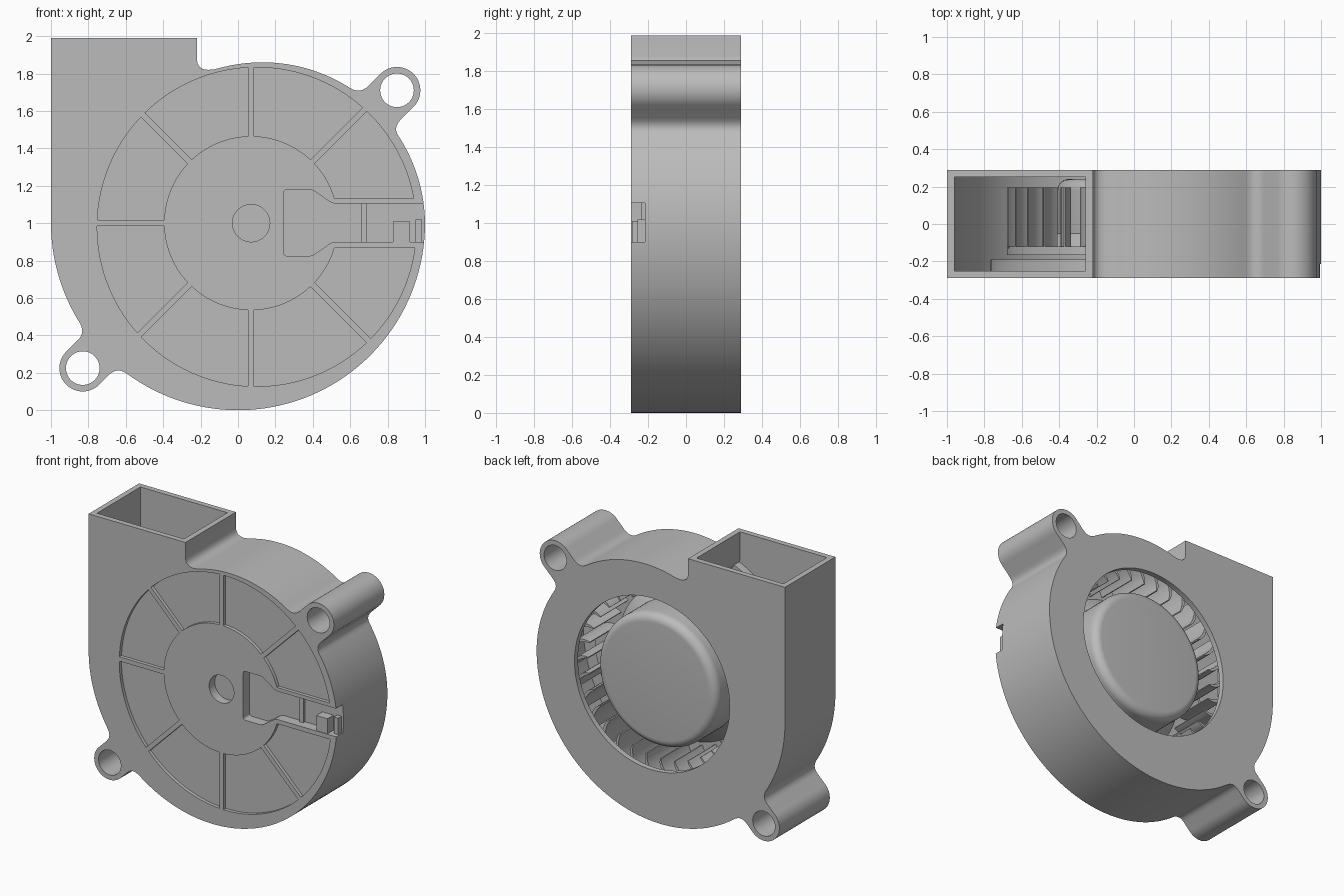
import bpy, bmesh, math
from mathutils import Vector

cube = bpy.data.objects.get("Cube")
if cube:
    bpy.data.objects.remove(cube, do_unlink=True)

grey = bpy.data.materials.new("grey_plastic")
grey.use_nodes = True
COLOR = (0.5, 0.5, 0.5, 1)
grey.diffuse_color = COLOR
grey.node_tree.nodes["Principled BSDF"].inputs["Base Color"].default_value = COLOR

HALF = 0.29                 # half depth of the housing
HUB = Vector((0.07, 1.0))   # rotor axis in x, z
DISC = Vector((0.1, 0.98))  # centre of the recessed front disc


def polar(c, r, deg):
    a = math.radians(deg)
    return Vector((c[0] + r * math.cos(a), c[1] + r * math.sin(a)))


def arc(c, r, a0, a1, n=24):
    return [polar(c, r, a0 + (a1 - a0) * i / n) for i in range(n + 1)]


def fillet(p, ctrl, q, n=6):
    p, ctrl, q = Vector(p), Vector(ctrl), Vector(q)
    return [p.lerp(ctrl, i / n).lerp(ctrl.lerp(q, i / n), i / n) for i in range(n + 1)]


def rounded(points, d):
    out = []
    for i, p in enumerate(points):
        p, a, b = Vector(p), Vector(points[i - 1]), Vector(points[(i + 1) % len(points)])
        out += fillet(p + (a - p).normalized() * d, p, p + (b - p).normalized() * d, 4)
    return out


def prism(bm, pts, y0, y1):
    front = [bm.verts.new((p[0], y0, p[1])) for p in pts]
    back = [bm.verts.new((p[0], y1, p[1])) for p in pts]
    bm.faces.new(front)
    bm.faces.new(back[::-1])
    for i in range(len(pts)):
        j = (i + 1) % len(pts)
        bm.faces.new((front[i], back[i], back[j], front[j]))


def make(name, bm):
    bmesh.ops.remove_doubles(bm, verts=bm.verts, dist=1e-5)
    bmesh.ops.recalc_face_normals(bm, faces=bm.faces)
    mesh = bpy.data.meshes.new(name)
    bm.to_mesh(mesh)
    bm.free()
    mesh.materials.append(grey)
    ob = bpy.data.objects.new(name, mesh)
    bpy.context.collection.objects.link(ob)
    return ob


def solid(name, profiles, y0, y1):
    bm = bmesh.new()
    for pts in profiles:
        prism(bm, pts, y0, y1)
    return make(name, bm)


def activate(ob):
    bpy.ops.object.select_all(action='DESELECT')
    ob.select_set(True)
    bpy.context.view_layer.objects.active = ob


def cut(ob, cutter):
    cutter.hide_render = True
    activate(ob)
    mod = ob.modifiers.new("cut", 'BOOLEAN')
    mod.operation, mod.solver, mod.object = 'DIFFERENCE', 'EXACT', cutter
    bpy.ops.object.modifier_apply(modifier=mod.name)
    bpy.data.objects.remove(cutter, do_unlink=True)


def smooth(ob):
    activate(ob)
    bpy.ops.object.shade_smooth_by_angle(angle=math.radians(30))


def circle(c, r, n=96):
    return arc(c, r, 0, 360, n)[:-1]


# Scroll housing outline with outlet duct and two mounting lugs
BIG, TOP = Vector((0, 1)), Vector((0.13, 0.99))
LUG_A, LUG_B = Vector((-0.83, 0.225)), Vector((0.85, 1.71))
outline = [Vector((-1, 1.99))]
outline += arc(BIG, 1, 180, 210, 12)
outline += fillet(polar(BIG, 1, 211), (-0.81, 0.42), (-0.855, 0.376))
outline += arc(LUG_A, 0.125, 135, 315)
outline += fillet((-0.69, 0.189), (-0.644, 0.235), polar(BIG, 1, 234))
outline += arc(BIG, 1, 236, 360, 50)
outline += arc(TOP, 0.87, 1, 32, 12)
outline += fillet(polar(TOP, 0.87, 33), (0.826, 1.51), (0.87, 1.554))
outline += arc(LUG_B, 0.125, -45, 135)
outline += fillet((0.70, 1.736), (0.652, 1.688), polar(TOP, 0.87, 57.5))
outline += arc(TOP, 0.87, 59, 103, 18)
outline += fillet(polar(TOP, 0.87, 104), (-0.22, 1.79), (-0.22, 1.88))
outline += [Vector((-0.22, 1.99))]
housing = solid("housing", [outline], -HALF, HALF)

# Hollow scroll chamber, leaving a raised floor disc behind the front
chamber = [Vector((-0.96, 2.2))] + arc(BIG, 0.96, 180, 360, 70)
chamber += arc(TOP, 0.83, 1, 114, 44)
chamber += fillet(polar(TOP, 0.83, 115), (-0.26, 1.74), (-0.26, 1.82))
chamber += [Vector((-0.26, 2.2))]
cavity = solid("chamber_cutter", [chamber], -0.25, 0.25)
cut(cavity, solid("floor_cutter", [circle(DISC, 0.866)], -0.4, -0.19))
cut(housing, cavity)

# Air intake and lug holes
cut(housing, solid("intake_cutter", [circle(HUB, 0.625)], 0.1, 0.5))
cut(housing, solid("lug_cutter", [circle(LUG_A, 0.09, 40), circle(LUG_B, 0.09, 40)], -0.5, 0.5))


# Recessed sectors between the front spokes
def sector(a, b, wa, wb, ri=0.465, ro=0.853, n=16):
    a_in = a + math.degrees(math.asin(wa / ri))
    b_in = b - math.degrees(math.asin(wb / ri))
    inner = arc(HUB, ri, a_in, b_in, n)
    outer = []
    for i, p in enumerate(inner):
        d = polar((0, 0), 1, a + (b - a) * i / n)
        m = p - DISC
        h = m.dot(d)
        outer.append(p + d * (-h + math.sqrt(h * h - m.dot(m) + ro * ro)))
    return inner + outer[::-1]


THIN, WIDE = 0.016, 0.132
sectors = [sector(45 * k, 45 * k + 45, WIDE if k == 0 else THIN, WIDE if k == 7 else THIN)
           for k in range(8)]
cut(housing, solid("sector_cutter", sectors, -0.4, -HALF + 0.025))

# Shaft hole and cable channel
cut(housing, solid("shaft_cutter", [circle(HUB, 0.1, 48)], -0.4, -0.225))
channel = rounded([(0.245, 1.18), (0.245, 0.825), (0.395, 0.825), (0.505, 0.9),
                   (1.2, 0.9), (1.2, 1.105), (0.505, 1.105), (0.395, 1.18)], 0.018)
cut(housing, solid("channel_cutter", [channel], -0.4, -0.215))
smooth(housing)


# Cable clip inside the channel
def box(x0, x1, z0, z1):
    return [(x0, z0), (x1, z0), (x1, z1), (x0, z1)]


solid("cable_hook", [box(0.83, 0.92, 0.895, 1.01)], -0.285, -0.21)
solid("cable_post", [box(0.95, 0.985, 0.895, 1.02)], -0.255, -0.21)
solid("cable_ridge", [box(0.66, 0.69, 0.895, 1.11)], -0.235, -0.21)

# Rotor hub with rounded cap, flared skirt and base ring
bm = bmesh.new()
section = [Vector((0, 0.24))] + arc((0.42, 0.18), 0.06, 90, 0, 8)
section += [Vector(p) for p in ((0.48, -0.05), (0.56, -0.12), (0.75, -0.12), (0.75, -0.165), (0, -0.165))]
verts = [bm.verts.new((HUB.x + r, y, HUB.y)) for r, y in section]
edges = [bm.edges.new(pair) for pair in zip(verts, verts[1:])]
bmesh.ops.spin(bm, geom=verts + edges, cent=(HUB.x, 0, HUB.y), axis=(0, 1, 0),
               angle=math.tau, steps=96)
smooth(make("rotor_hub", bm))

# Ring of forward curved blades
COUNT = 32
blades = []
for k in range(COUNT):
    sides = [[], []]
    for i in range(7):
        t = i / 6
        r = 0.58 + 0.17 * t
        lean = 360 * k / COUNT - 9 * t * t
        thick = 0.4 + 0.7 * math.sin(math.pi * t)
        for side, sign in zip(sides, (-1, 1)):
            side.append(polar(HUB, r, lean + sign * thick))
    blades.append(sides[0] + sides[1][::-1])
smooth(solid("rotor_blades", blades, -0.13, 0.195))
